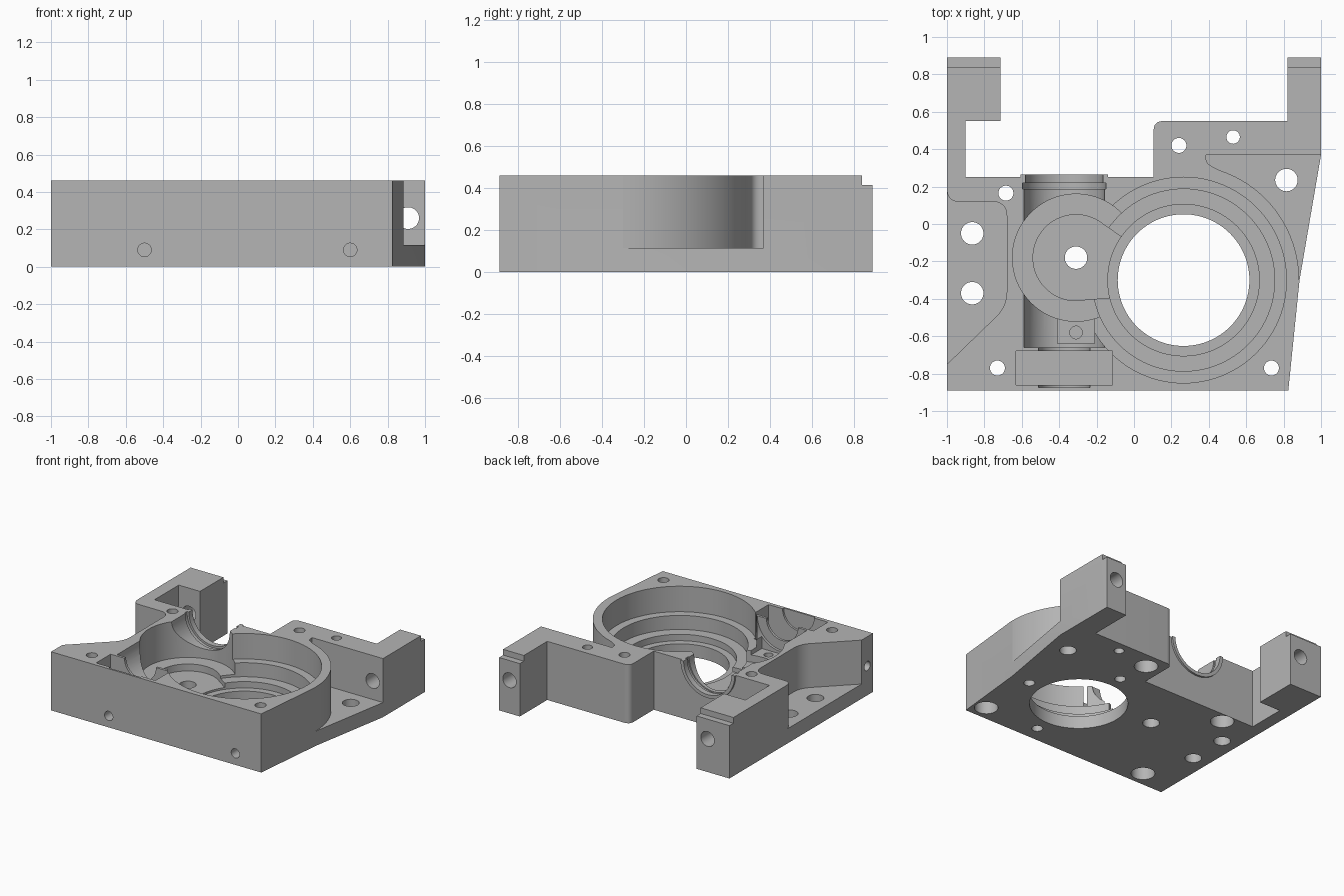
import bpy, bmesh, math
from mathutils import Vector, Matrix

if "Cube" in bpy.data.objects:
    bpy.data.objects.remove(bpy.data.objects["Cube"])

TOP = 0.46
BORE = (0.265, -0.30)
DISC = (-0.31, -0.18)
SHAFT_X = -0.373


def make_object(name, bm):
    bmesh.ops.recalc_face_normals(bm, faces=bm.faces)
    mesh = bpy.data.meshes.new(name)
    bm.to_mesh(mesh)
    bm.free()
    obj = bpy.data.objects.new(name, mesh)
    bpy.context.scene.collection.objects.link(obj)
    return obj


def prism(name, points, z0, z1):
    """Extrude a plan outline; points are (x, y) or (x, y, corner length)."""
    outline = []
    for i, p in enumerate(points):
        here = Vector(p[:2])
        if len(p) == 2:
            outline.append(here)
            continue
        before, after = Vector(points[i - 1][:2]), Vector(points[(i + 1) % len(points)][:2])
        a = here + (before - here).normalized() * p[2]
        b = here + (after - here).normalized() * p[2]
        for k in range(9):
            t = k / 8
            outline.append(a * (1 - t) ** 2 + here * 2 * t * (1 - t) + b * t * t)
    bm = bmesh.new()
    face = bm.faces.new([bm.verts.new((p.x, p.y, z0)) for p in outline])
    new = bmesh.ops.extrude_face_region(bm, geom=[face])["geom"]
    bmesh.ops.translate(bm, vec=(0, 0, z1 - z0),
                        verts=[v for v in new if isinstance(v, bmesh.types.BMVert)])
    return make_object(name, bm)


def box(name, x0, x1, y0, y1, z0, z1):
    return prism(name, [(x0, y0), (x1, y0), (x1, y1), (x0, y1)], z0, z1)


def cylinder(name, start, direction, length, radius, sides=64):
    d = Vector(direction)
    bm = bmesh.new()
    place = (Matrix.Translation(Vector(start) + d * length / 2)
             @ d.to_track_quat('Z', 'Y').to_matrix().to_4x4())
    bmesh.ops.create_cone(bm, cap_ends=True, segments=sides, radius1=radius,
                          radius2=radius, depth=length, matrix=place)
    return make_object(name, bm)


def combine(target, tool, operation='DIFFERENCE'):
    """Apply a boolean and remove the tool."""
    mod = target.modifiers.new("cut", 'BOOLEAN')
    mod.operation, mod.solver, mod.object = operation, 'EXACT', tool
    tool.hide_render = True
    graph = bpy.context.evaluated_depsgraph_get()
    mesh = bpy.data.meshes.new_from_object(target.evaluated_get(graph))
    target.modifiers.clear()
    target.data = mesh
    bpy.data.objects.remove(tool)


def bore_down(centre, radius, floor):
    combine(body, cylinder("bore", (*centre, floor), (0, 0, 1), 1, radius, 96))


def shaft_cut(y0, y1, radius):
    combine(body, cylinder("shaft_cut", (SHAFT_X, y0, TOP), (0, 1, 0), y1 - y0, radius, 72))


# Main block with the two rear arms
body = prism("gear_housing", [
    (-1, -0.89), (0.825, -0.89), (0.885, -0.30), (1, 0.37), (1, 0.89), (0.82, 0.89),
    (0.82, 0.55), (0.105, 0.55, 0.05), (0.105, 0.25), (-0.9, 0.25), (-0.9, 0.55),
    (-0.715, 0.55), (-0.715, 0.89), (-1, 0.89)], 0, TOP)

# Lip around the shaft opening in the rear wall
lip = cylinder("shaft_lip", (SHAFT_X, 0.2, TOP), (0, 1, 0), 0.065, 0.235)
combine(lip, box("lip_trim", -1, 1, -1, 1, TOP, 1))
combine(body, lip, 'UNION')

# Right side pocket, which follows the round bore wall
pocket = prism("right_pocket", [
    (0.385, 0.37), (1.1, 0.37), (1.1, -0.3), (0.6, -0.3), (0.48, 0.275),
    (0.385, 0.325, 0.03)], 0.115, 1)
combine(pocket, cylinder("bore_wall", (*BORE, -1), (0, 0, 1), 3, 0.618, 96))
combine(body, pocket)

# Left side pocket
combine(body, prism("left_pocket", [
    (-1.1, 0.18), (-1, 0.18), (-0.99, 0.12, 0.05), (-0.68, 0.12, 0.08),
    (-0.68, -0.44, 0.08), (-1, -0.75), (-1.1, -0.85)], 0.115, 1))

# Stepped main bore
for radius, floor in ((0.55, 0.26), (0.487, 0.15), (0.405, 0.1), (0.352, -0.5)):
    bore_down(BORE, radius, floor)

# Round gear pocket with its deeper centre and channel into the bore
bore_down(DISC, 0.34, 0.17)
bore_down(DISC, 0.23, 0.115)
combine(body, prism("channel", [
    (-0.31, -0.409), (-0.02, -0.385), (-0.02, -0.1), (-0.21, 0.028)], 0.115, 1))
bore_down(DISC, 0.06, -0.5)

# Shaft trough, seal groove, bearing seat and sensor recess
shaft_cut(-0.66, 0.2, 0.215)
shaft_cut(0.18, 0.4, 0.208)
shaft_cut(0.187, 0.22, 0.224)
shaft_cut(-0.875, -0.6, 0.137)
combine(body, box("bearing_seat", -0.63, -0.115, -0.86, -0.68, 0.2, 1))
combine(body, box("recess", -0.41, -0.21, -0.64, -0.45, 0.225, 1))
combine(body, cylinder("recess_hole", (-0.31, -0.58, 0.12), (0, 0, 1), 0.5, 0.034, 32))

# Step on the rear end of both arms
combine(body, box("arm_step", -1.2, 1.2, 0.84, 1.2, 0.415, 1))

# Vertical through holes, some widened from below
for x, y, radius, wide in (
        (-0.685, 0.165, 0.04, True), (0.24, 0.42, 0.04, True),
        (-0.73, -0.77, 0.04, True), (0.735, -0.77, 0.04, True),
        (0.53, 0.465, 0.036, False), (0.815, 0.235, 0.06, False),
        (-0.865, -0.05, 0.06, False), (-0.865, -0.37, 0.06, False)):
    bore_down((x, y), radius, -0.2)
    if wide:
        combine(body, cylinder("counterbore", (x, y, -0.2), (0, 0, 1), 0.3, 0.085, 48))

# Blind screw holes under the bore ring
for angle in (-90, 0, 90):
    a = math.radians(angle)
    spot = (BORE[0] + 0.462 * math.cos(a), BORE[1] + 0.462 * math.sin(a), -0.2)
    combine(body, cylinder("screw_hole", spot, (0, 0, 1), 0.28, 0.04, 32))

# Holes along the arms, in the front face and in the left wall
for start, direction, length, radius in (
        ((0.91, 0.3, 0.26), (0, 1, 0), 0.8, 0.058),
        ((-0.81, 0.5, 0.26), (0, 1, 0), 0.6, 0.058),
        ((-0.5, -1, 0.09), (0, 1, 0), 0.25, 0.036),
        ((0.6, -1, 0.09), (0, 1, 0), 0.25, 0.036),
        ((-1.1, -0.82, 0.23), (1, 0, 0), 0.25, 0.036)):
    combine(body, cylinder("drill", start, direction, length, radius, 40))

# Bare metal colour
metal = bpy.data.materials.new("grey_metal")
metal.use_nodes = True
grey = (0.46, 0.46, 0.46, 1)
metal.diffuse_color = grey
metal.node_tree.nodes["Principled BSDF"].inputs["Base Color"].default_value = grey
body.data.materials.clear()
body.data.materials.append(metal)
for face in body.data.polygons:
    face.material_index = 0

bpy.ops.object.select_all(action='DESELECT')
body.select_set(True)
bpy.context.view_layer.objects.active = body
bpy.ops.object.shade_smooth_by_angle(angle=math.radians(25))
